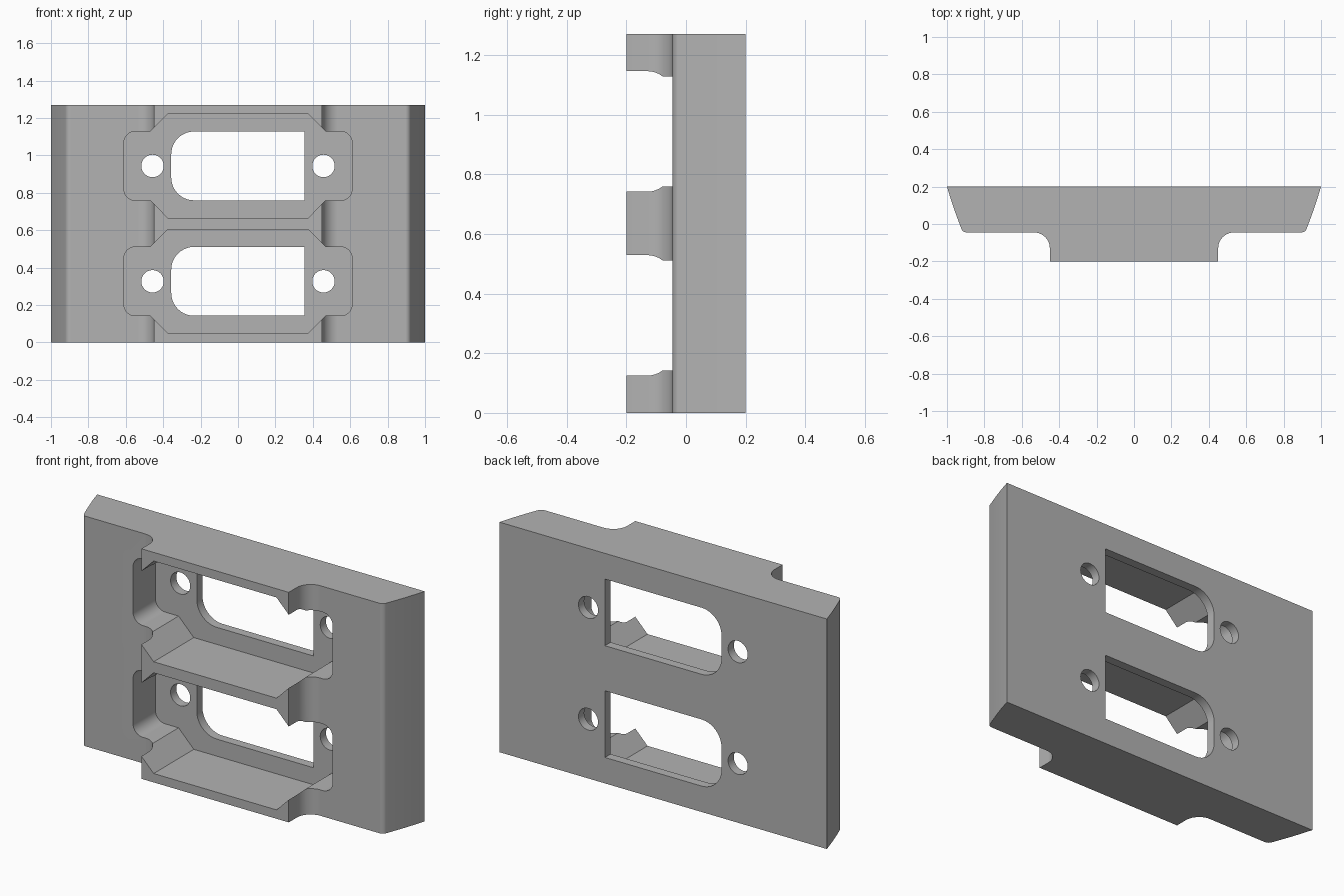
import bpy
import bmesh
from math import cos, sin, radians
from mathutils import Vector

cube = bpy.data.objects.get("Cube")
if cube:
    bpy.data.objects.remove(cube, do_unlink=True)

HEIGHT = 1.27
PITCH = 0.617          # spacing between the two openings
LOWER_CENTRE = 0.327

grey = bpy.data.materials.new("plain_grey")
grey.use_nodes = True
grey.diffuse_color = (0.45, 0.45, 0.45, 1)
grey.node_tree.nodes["Principled BSDF"].inputs["Base Color"].default_value = (0.45, 0.45, 0.45, 1)


def arc(cx, cy, r, start, end, steps=10):
    """Points along a circular arc, angles in degrees."""
    angles = [radians(start + (end - start) * i / steps) for i in range(steps + 1)]
    return [(cx + r * cos(a), cy + r * sin(a)) for a in angles]


def prism(name, outline, to_3d, depth):
    """Extrude a flat outline, placed by to_3d, along the depth vector."""
    bm = bmesh.new()
    face = bm.faces.new([bm.verts.new(to_3d(p)) for p in outline])
    result = bmesh.ops.extrude_face_region(bm, geom=[face])
    moved = [g for g in result["geom"] if isinstance(g, bmesh.types.BMVert)]
    bmesh.ops.translate(bm, verts=moved, vec=Vector(depth))
    bmesh.ops.recalc_face_normals(bm, faces=bm.faces)
    mesh = bpy.data.meshes.new(name)
    bm.to_mesh(mesh)
    bm.free()
    mesh.materials.append(grey)
    obj = bpy.data.objects.new(name, mesh)
    bpy.context.collection.objects.link(obj)
    return obj


def mirrored(half):
    return half + [(-x, y) for x, y in reversed(half)]


# Plate with a raised centre block, coved inner corners and bowed ends
half_section = [(0.45, -0.2)]
half_section += arc(0.535, -0.13, 0.085, 180, 90)
half_section += arc(0.895, -0.015, 0.03, -90, -25, 6)
half_section += [(0.942, 0.025), (0.962, 0.08), (0.982, 0.14), (1.0, 0.2)]
plate = prism("mounting_plate", mirrored(half_section),
              lambda p: (p[0], p[1], 0), (0, 0, HEIGHT))


def cut(name, outline, centre, y0, y1):
    """Cut an outline, relative to the opening centre, through the plate."""
    cutter = prism(name, outline, lambda p: (p[0], y0, p[1] + centre), (0, y1 - y0, 0))
    cutter.hide_render = True
    mod = plate.modifiers.new(name, 'BOOLEAN')
    mod.operation = 'DIFFERENCE'
    mod.solver = 'EXACT'
    mod.object = cutter
    bpy.context.view_layer.objects.active = plate
    bpy.ops.object.modifier_apply(modifier=name)
    bpy.data.objects.remove(cutter, do_unlink=True)


# Pocket outline with rounded ears on each side
right_ear = [(0.375, -0.278), (0.468, -0.184)]
right_ear += arc(0.55, -0.124, 0.06, -90, 0, 8)
right_ear += arc(0.55, 0.124, 0.06, 0, 90, 8)
right_ear += [(0.468, 0.184), (0.375, 0.278)]
pocket = mirrored(right_ear)

# Slot square on one end, rounded on the other
slot = [(0.355, -0.184), (0.355, 0.184)]
slot += arc(-0.235, 0.062, 0.122, 90, 180)
slot += arc(-0.235, -0.062, 0.122, 180, 270)

for row in range(2):
    centre = LOWER_CENTRE + row * PITCH
    cut("pocket_cutter", pocket, centre, -0.4, 0.15)
    cut("slot_cutter", slot, centre, 0.05, 0.4)
    for x in (-0.457, 0.457):
        cut("screw_hole_cutter", arc(x, 0, 0.06, 0, 348.75, 31), centre, 0.05, 0.4)

# Smooth the coves and rounds, keep the edges crisp
bpy.ops.object.select_all(action='DESELECT')
plate.select_set(True)
bpy.context.view_layer.objects.active = plate
bpy.ops.object.shade_smooth_by_angle(angle=radians(30))
weighted = plate.modifiers.new("even_shading", 'WEIGHTED_NORMAL')
weighted.keep_sharp = True
